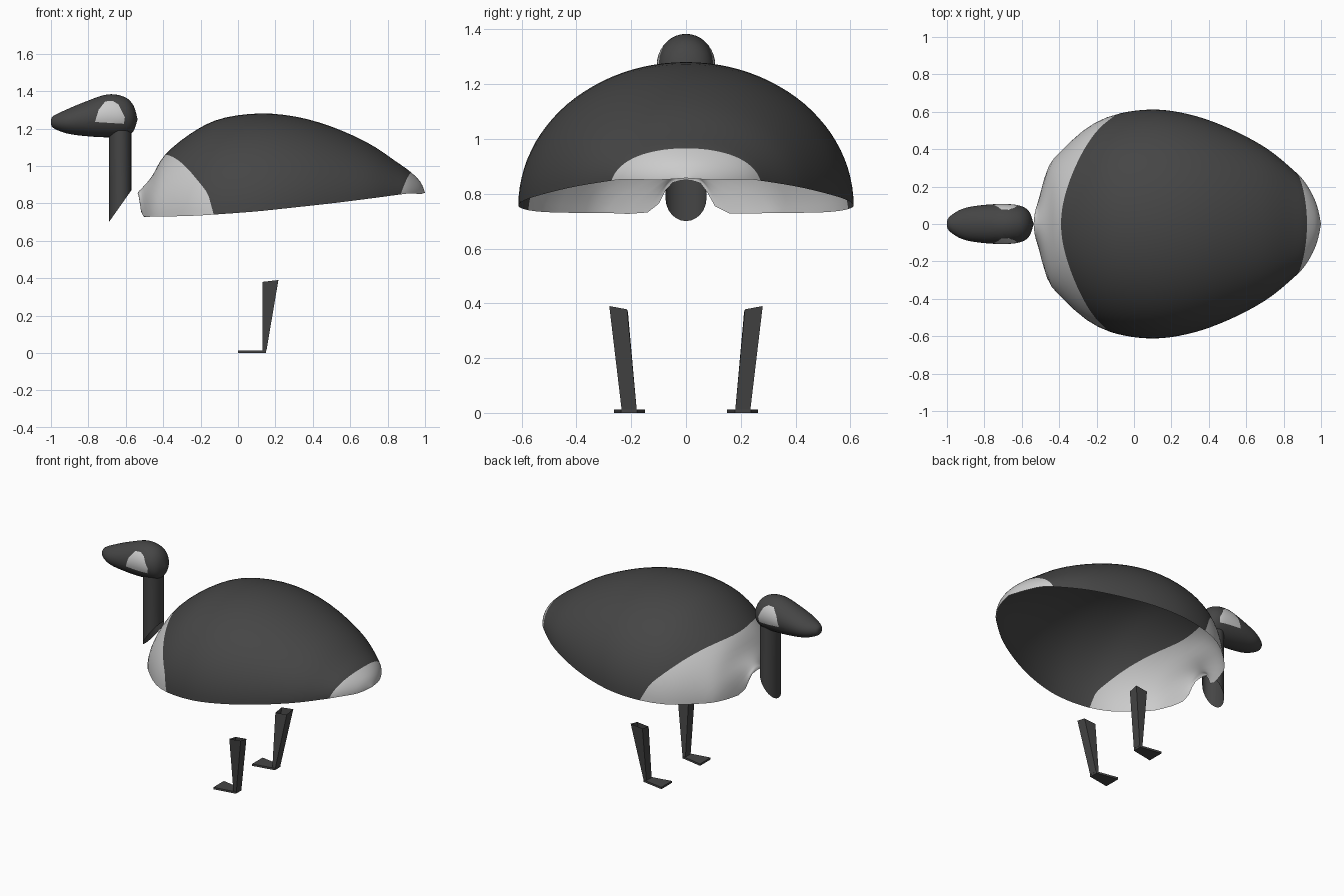
import bpy, bmesh, math
from mathutils import Vector

if "Cube" in bpy.data.objects:
    bpy.data.objects.remove(bpy.data.objects["Cube"])


def material(name, v):
    m = bpy.data.materials.new(name)
    m.diffuse_color = (v, v, v, 1)
    m.use_nodes = True
    m.node_tree.nodes["Principled BSDF"].inputs["Base Color"].default_value = m.diffuse_color
    return m


DARK = material("charcoal", 0.06)
LIGHT = material("pale grey", 0.6)


def finish(name, bm, angle=None):
    mesh = bpy.data.meshes.new(name)
    bm.to_mesh(mesh)
    bm.free()
    mesh.materials.append(DARK)
    mesh.materials.append(LIGHT)
    ob = bpy.data.objects.new(name, mesh)
    bpy.context.collection.objects.link(ob)
    if angle:
        bpy.context.view_layer.objects.active = ob
        ob.select_set(True)
        bpy.ops.object.shade_smooth_by_angle(angle=math.radians(angle))
        ob.select_set(False)
    return ob


def spline(rows, t):
    """Smooth interpolation through rows of numbers; t counts rows."""
    n = len(rows) - 1
    i = min(int(t), n - 1)
    u = t - i
    p = [rows[max(0, min(n, i + k))] for k in (-1, 0, 1, 2)]
    return [0.5 * (2 * b + (c - a) * u + (2 * a - 5 * b + 4 * c - d) * u * u
                   + (3 * b - a - 3 * c + d) * u ** 3) for a, b, c, d in zip(*p)]


def find_t(rows, x):
    lo, hi = 0.0, len(rows) - 1.0
    for _ in range(30):
        mid = (lo + hi) / 2
        if spline(rows, mid)[0] < x:
            lo = mid
        else:
            hi = mid
    return lo


def piecewise(pts, s):
    for (a, va), (b, vb) in zip(pts, pts[1:]):
        if s <= b:
            return va + (vb - va) * (s - a) / (b - a)
    return pts[-1][1]


# Body: open-bottomed egg shell, rows of x, half width, top z, rim z
BODY = [(-.537, 0, .85, .85), (-.53, .06, .865, .833), (-.51, .13, .885, .735),
        (-.46, .30, .945, .73), (-.39, .39, 1.06, .73), (-.25, .515, 1.175, .733),
        (-.1, .585, 1.25, .742), (.1, .612, 1.28, .757), (.3, .585, 1.265, .778),
        (.5, .515, 1.21, .80), (.7, .41, 1.12, .825), (.85, .29, 1.02, .845),
        (.92, .215, .97, .853), (.975, .11, .915, .85), (1.0, 0, .857, .857)]
CHEST = [(0, -.13), (.23, -.16), (.42, -.22), (1, -.39)]
bm = bmesh.new()
SEG, PARTS = 48, (14, 26, 8)
grid = []
for j in range(SEG + 1):
    phi = math.pi * j / SEG
    s, c = math.sin(phi), math.cos(phi)
    chest_x = piecewise(CHEST, s) + (.06 * (1 - s) ** 2 if c > 0 else 0)
    tail_x = .87 + .055 * s
    stops = [0, find_t(BODY, chest_x), find_t(BODY, tail_x), len(BODY) - 1]
    ts = [stops[k] + (stops[k + 1] - stops[k]) * i / n
          for k, n in enumerate(PARTS) for i in range(n)] + [stops[3]]
    line = []
    for t in ts:
        x, w, top, rim = spline(BODY, t)
        line.append(bm.verts.new((x, w * c, rim + (top - rim) * s)))
    grid.append(line)
for a, b in zip(grid, grid[1:]):
    for i in range(len(a) - 1):
        f = bm.faces.new((a[i], b[i], b[i + 1], a[i + 1]))
        # pale chest and tail
        f.material_index = 0 if PARTS[0] <= i < PARTS[0] + PARTS[1] else 1
bmesh.ops.remove_doubles(bm, verts=bm.verts, dist=1e-4)
bmesh.ops.recalc_face_normals(bm, faces=bm.faces)
if sum(f.normal.z for f in bm.faces) < 0:
    bmesh.ops.reverse_faces(bm, faces=bm.faces)
finish("body_shell", bm, 60)

# Head with bill: rows of x, half width, top z, bottom z
HEAD = [(-1, 0, 1.235, 1.235), (-.99, .035, 1.265, 1.205), (-.92, .08, 1.30, 1.175),
        (-.82, .1, 1.342, 1.16), (-.7, .107, 1.382, 1.153), (-.61, .098, 1.37, 1.16),
        (-.56, .065, 1.325, 1.185), (-.537, 0, 1.25, 1.25)]
bm = bmesh.new()
N, STEPS = 36, 35
rings = []
for i in range(STEPS + 1):
    x, w, top, bot = spline(HEAD, (len(HEAD) - 1) * i / STEPS)
    rings.append([bm.verts.new((x, w * math.cos(a), (top + bot) / 2 + (top - bot) / 2 * math.sin(a)))
                  for a in (math.tau * k / N for k in range(N))])
for a, b in zip(rings, rings[1:]):
    for k in range(N):
        bm.faces.new((a[k], a[(k + 1) % N], b[(k + 1) % N], b[k]))
bmesh.ops.remove_doubles(bm, verts=bm.verts, dist=1e-4)
bmesh.ops.recalc_face_normals(bm, faces=bm.faces)
# Cheek patches: cut the outline into both sides
CHEEK = [(-.765, 1.235), (-.61, 1.225), (-.605, 1.26), (-.64, 1.33),
         (-.67, 1.348), (-.71, 1.345), (-.745, 1.30)]
planes = []
for (x0, z0), (x1, z1) in zip(CHEEK, CHEEK[1:] + CHEEK[:1]):
    planes.append((Vector((x0, 0, z0)), Vector((z1 - z0, 0, x0 - x1)).normalized()))


def inside(p, slack):
    return all((p - co).dot(no) < slack for co, no in planes)


for co, no in planes:
    near = [f for f in bm.faces if inside(f.calc_center_median(), .03)]
    geom = set(near) | {e for f in near for e in f.edges} | {v for f in near for v in f.verts}
    bmesh.ops.bisect_plane(bm, geom=list(geom), plane_co=co, plane_no=no)
for f in bm.faces:
    f.material_index = int(inside(f.calc_center_median(), 0))
finish("head", bm, 60)

# Neck: open oval tube with a slanted lower end
bm = bmesh.new()
n = 24
low, high = [], []
for k in range(n):
    a = math.tau * k / n
    x, y = -.63 + .06 * math.cos(a), .075 * math.sin(a)
    low.append(bm.verts.new((x, y, .785 + .085 * math.cos(a))))
    high.append(bm.verts.new((x, y, 1.19)))
for k in range(n):
    m = (k + 1) % n
    bm.faces.new((low[k], low[m], high[m], high[k]))
finish("neck", bm, 60)


def skin(bm, bottom, top, cap):
    lo = [bm.verts.new(p) for p in bottom]
    hi = [bm.verts.new(p) for p in top]
    for k in range(len(lo)):
        m = (k + 1) % len(lo)
        bm.faces.new((lo[k], lo[m], hi[m], hi[k]))
    if cap:
        bm.faces.new(lo[::-1])
        bm.faces.new(hi)


# Legs (open at the top) with webbed feet
for side, name in ((1, "left"), (-1, "right")):
    bm = bmesh.new()
    skin(bm, [(.13, .18 * side, .012), (.152, .18 * side, .012),
              (.152, .235 * side, .012), (.13, .235 * side, .012)],
         [(.13, .212 * side, .368), (.213, .215 * side, .378),
          (.216, .28 * side, .39), (.13, .278 * side, .38)], False)
    bmesh.ops.recalc_face_normals(bm, faces=bm.faces)
    if sum(f.normal.dot(f.calc_center_median() - Vector((.155, .225 * side, .2))) for f in bm.faces) < 0:
        bmesh.ops.reverse_faces(bm, faces=bm.faces)
    finish(name + "_leg", bm)
    bm = bmesh.new()
    web = [(0, .15), (.15, .178), (.15, .237), (0, .262)]
    skin(bm, [(x, y * side, 0) for x, y in web], [(x, y * side, .013) for x, y in web], True)
    bmesh.ops.recalc_face_normals(bm, faces=bm.faces)
    finish(name + "_foot", bm)
